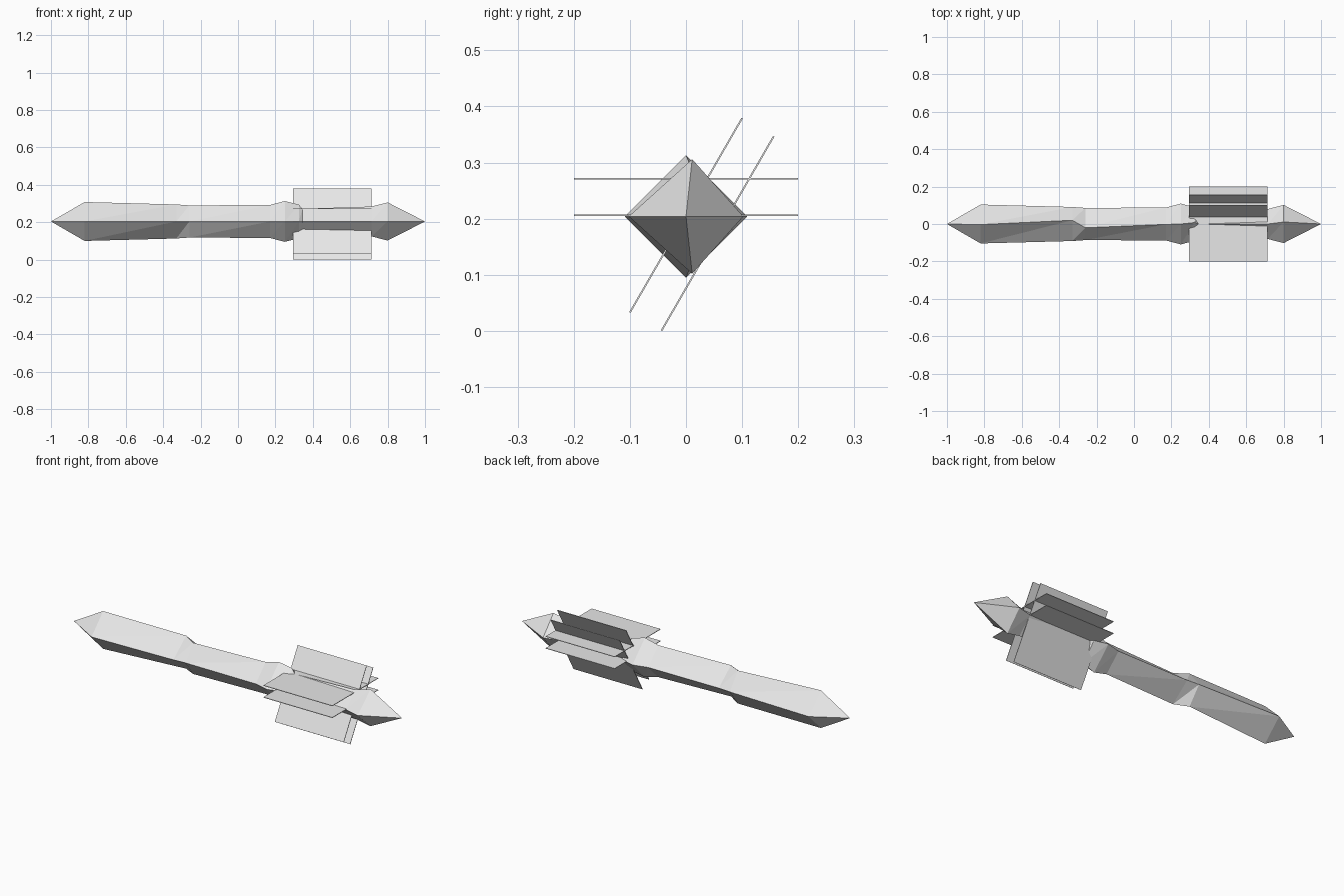
import bpy, bmesh, math
from mathutils import Matrix, Vector

cube = bpy.data.objects.get("Cube")
if cube:
    bpy.data.objects.remove(cube, do_unlink=True)

AXIS_Z = 0.206

grey = bpy.data.materials.new("light grey")
grey.use_nodes = True
colour = (0.8, 0.8, 0.8, 1)
grey.diffuse_color = colour
grey.node_tree.nodes["Principled BSDF"].inputs["Base Color"].default_value = colour


def add_object(name, bm):
    bmesh.ops.recalc_face_normals(bm, faces=bm.faces)
    mesh = bpy.data.meshes.new(name)
    bm.to_mesh(mesh)
    bm.free()
    mesh.materials.append(grey)
    obj = bpy.data.objects.new(name, mesh)
    bpy.context.collection.objects.link(obj)
    return obj


# Faceted shaft: four-sided rings (x, radius, sideways shift of the top ridge)
RINGS = [(-0.82, 0.104, -0.003), (-0.33, 0.091, 0.02), (-0.26, 0.086, -0.02),
         (0.17, 0.088, -0.002), (0.25, 0.109, 0.0), (0.325, 0.09, 0.008),
         (0.345, 0.068, 0.0), (0.715, 0.08, 0.0), (0.80, 0.102, 0.011)]

bm = bmesh.new()
loops = []
for x, radius, shift in RINGS:
    sides = [(shift, radius), (radius, 0), (shift, -radius), (-radius, 0)]
    loops.append([bm.verts.new((x, y, AXIS_Z - 0.002 + z)) for y, z in sides])
for a, b in zip(loops, loops[1:]):
    for i in range(4):
        j = (i + 1) % 4
        bm.faces.new((a[i], a[j], b[j]))
        bm.faces.new((a[i], b[j], b[i]))
# Pointed ends
for x, ring in ((-1, loops[0]), (1, loops[-1])):
    tip = bm.verts.new((x, 0, AXIS_Z - 0.002))
    for i in range(4):
        bm.faces.new((ring[i], ring[(i + 1) % 4], tip))
add_object("faceted_shaft", bm)

# Two pairs of thin square fins, the second pair rolled around the shaft
for pair, angle in (("level", 0), ("tilted", -120)):
    roll = Matrix.Rotation(math.radians(angle), 4, "X")
    for place, offset in (("inner", 0), ("outer", 0.065)):
        bm = bmesh.new()
        bmesh.ops.create_cube(bm, size=1)
        bmesh.ops.scale(bm, vec=Vector((0.42, 0.4, 0.003)), verts=bm.verts)
        move = Matrix.Translation((0.505, 0, AXIS_Z)) @ roll @ Matrix.Translation((0, 0, offset))
        bmesh.ops.transform(bm, matrix=move, verts=bm.verts)
        add_object(f"{pair}_{place}_fin", bm)
